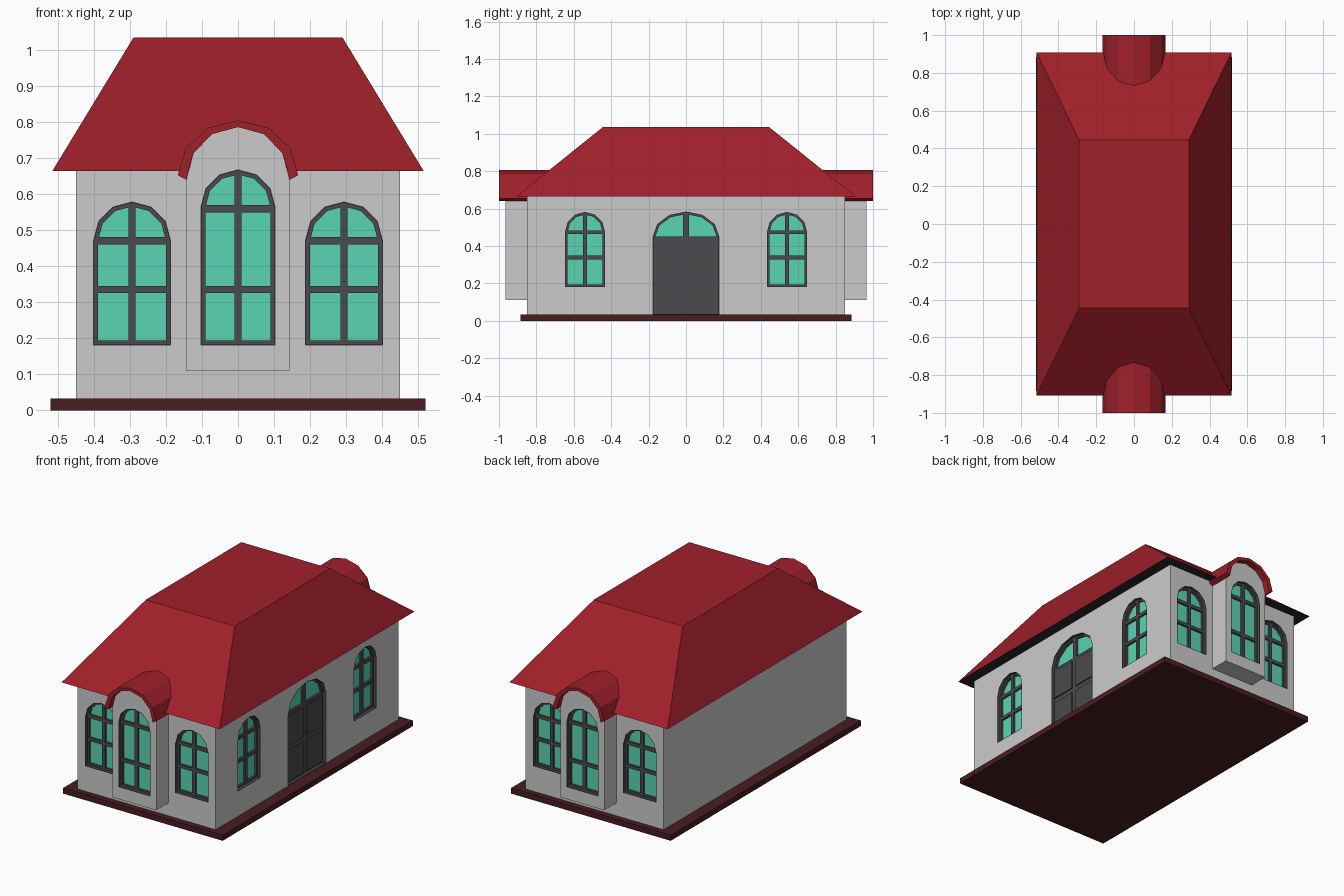
import bpy, bmesh
from math import pi, sin, cos
from mathutils import Matrix

if "Cube" in bpy.data.objects:
    bpy.data.objects.remove(bpy.data.objects["Cube"])


def material(name, rgb):
    m = bpy.data.materials.new(name)
    m.diffuse_color = (*rgb, 1)
    m.use_nodes = True
    m.node_tree.nodes["Principled BSDF"].inputs["Base Color"].default_value = m.diffuse_color
    return m


RED = material("roof_red", (0.35, 0.014, 0.023))
MAROON = material("base_maroon", (0.065, 0.012, 0.015))
DARK = material("frame_dark", (0.07, 0.07, 0.075))
BLACK = material("soffit_black", (0.02, 0.02, 0.02))
GLASS = material("glass_green", (0.10, 0.66, 0.45))


def finish(bm, name, *mats):
    bmesh.ops.recalc_face_normals(bm, faces=bm.faces)
    me = bpy.data.meshes.new(name)
    bm.to_mesh(me)
    bm.free()
    ob = bpy.data.objects.new(name, me)
    bpy.context.collection.objects.link(ob)
    for m in mats:
        me.materials.append(m)
    return ob


def arc(a, h, spring, u=0):
    """Six-segment half ellipse from left to right."""
    return [(u - a * cos(i * pi / 6), spring + h * sin(i * pi / 6)) for i in range(7)]


def arch(u, a, z0, spring, h):
    return [(u - a, z0)] + arc(a, h, spring, u) + [(u + a, z0)]


def prism(bm, M, pts, y0, y1):
    """Extrude an (x, z) outline from depth y0 to y1."""
    f, b = ([bm.verts.new(M @ Matrix.Translation((x, y, z)).translation) for x, z in pts] for y in (y0, y1))
    bm.faces.new(f)
    bm.faces.new(b[::-1])
    for i in range(len(pts)):
        bm.faces.new((f[i - 1], f[i], b[i], b[i - 1]))


def ring(bm, M, outer, inner, y0, y1):
    loops = [[bm.verts.new(M @ Matrix.Translation((x, y, z)).translation) for x, z in pts]
             for pts, y in ((outer, y0), (inner, y0), (inner, y1), (outer, y1))]
    for k in range(4):
        p, q = loops[k - 1], loops[k]
        for i in range(len(outer)):
            bm.faces.new((p[i - 1], p[i], q[i], q[i - 1]))


def box(bm, M, x0, x1, z0, z1, y0, y1):
    prism(bm, M, [(x0, z0), (x0, z1), (x1, z1), (x1, z0)], y0, y1)


def frame_ring(bm, M, u, a, z0, spring, h, t):
    # dark reveal lining, then the recessed frame itself
    outer = arch(u, a, z0, spring, h)
    for w, y in ((0.003, 0.0), (t, 0.018)):
        ring(bm, M, outer, arch(u, a - w, z0 + w, spring, h - w), y, 0.034)


def window(cut, M, u, a, spring, bars, name):
    z0, t, b = 0.18, 0.014, 0.01
    prism(cut, M, arch(u, a, z0, spring, a), -0.02, 0.035)
    bm = bmesh.new()
    frame_ring(bm, M, u, a, z0, spring, a, t)
    box(bm, M, u - b, u + b, z0 + 0.01, spring + a - 0.01, 0.018, 0.034)
    for z in bars:
        box(bm, M, u - a + 0.01, u + a - 0.01, z - b, z + b, 0.018, 0.034)
    finish(bm, name + "_frame", DARK)
    bm = bmesh.new()
    prism(bm, M, arch(u, a - 0.002, z0 + 0.002, spring, a - 0.002), 0.03, 0.0345)
    finish(bm, name + "_glass", GLASS)


def cut_openings(ob, bm):
    cutter = finish(bm, ob.name + "_opening_cutter")
    cutter.hide_render = True
    cutter.hide_set(True)
    mod = ob.modifiers.new("openings", "BOOLEAN")
    mod.object = cutter
    mod.operation = "DIFFERENCE"
    mod.solver = "EXACT"


I = Matrix.Identity(4)

# base slab
bm = bmesh.new()
box(bm, I, -0.52, 0.52, 0, 0.033, -0.885, 0.885)
finish(bm, "base_slab", MAROON)

# main walls
bm = bmesh.new()
box(bm, I, -0.45, 0.45, 0.033, 0.667, -0.85, 0.85)
walls = finish(bm, "walls")
wall_cut = bmesh.new()

# hipped roof with flat top and dark soffit
bm = bmesh.new()
lo, hi = ([bm.verts.new((sx * x, sy * y, z)) for sx, sy in ((-1, -1), (1, -1), (1, 1), (-1, 1))]
          for x, y, z in ((0.515, 0.907, 0.665), (0.29, 0.445, 1.035)))
bm.faces.new(lo).material_index = 1
bm.faces.new(hi)
for i in range(4):
    bm.faces.new((lo[i - 1], lo[i], hi[i], hi[i - 1]))
finish(bm, "main_roof", RED, BLACK)

# front and back: paired windows, projecting bay with arched dormer roof
for side, angle in (("front", 0), ("back", pi)):
    R = Matrix.Rotation(angle, 4, "Z")
    M = R @ Matrix.Translation((0, -0.85, 0))
    for u in (-0.294, 0.294):
        window(wall_cut, M, u, 0.108, 0.472, (0.336, 0.471), side + "_window")

    B = R @ Matrix.Translation((0, -0.965, 0))
    bm = bmesh.new()
    prism(bm, B, arch(0, 0.143, 0.11, 0.64, 0.147), 0, 0.2)
    bay = finish(bm, side + "_bay")
    bay_cut = bmesh.new()
    window(bay_cut, B, 0, 0.104, 0.565, (0.336, 0.56), side + "_bay_window")
    cut_openings(bay, bay_cut)

    bm = bmesh.new()
    prism(bm, R, arc(0.167, 0.152, 0.653) + arc(0.1435, 0.1465, 0.64)[::-1], -1.0, -0.73)
    finish(bm, side + "_dormer_roof", RED)

# right side: two windows and an arched double door (left side is blank)
M = Matrix.Rotation(pi / 2, 4, "Z") @ Matrix.Translation((0, -0.45, 0))
for u in (-0.54, 0.54):
    window(wall_cut, M, u, 0.107, 0.475, (0.338, 0.474), "right_window")

prism(wall_cut, M, arch(0, 0.178, 0.0, 0.45, 0.134), -0.02, 0.035)
bm = bmesh.new()
frame_ring(bm, M, 0, 0.178, 0.033, 0.45, 0.134, 0.014)
box(bm, M, -0.015, 0.015, 0.44, 0.575, 0.018, 0.034)
finish(bm, "door_frame", DARK)
bm = bmesh.new()
box(bm, M, -0.17, 0.17, 0.033, 0.452, 0.018, 0.034)
for u in (-0.091, 0.091):
    for z0, z1 in ((0.048, 0.23), (0.26, 0.432)):
        box(bm, M, u - 0.075, u + 0.075, z0, z1, 0.011, 0.02)
finish(bm, "double_door", DARK)
bm = bmesh.new()
prism(bm, M, arc(0.176, 0.132, 0.45), 0.03, 0.0345)
finish(bm, "door_fanlight", GLASS)

cut_openings(walls, wall_cut)
